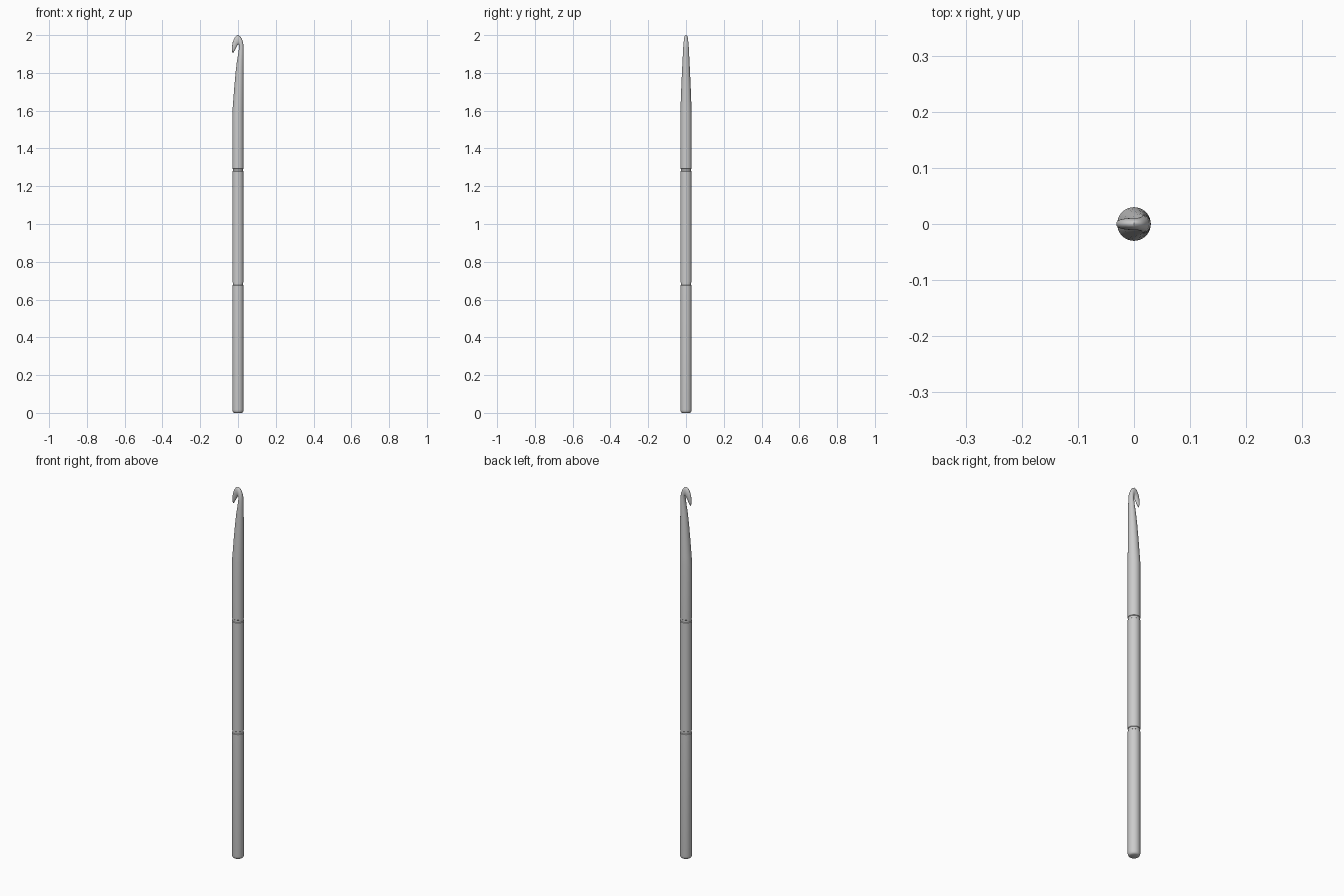
import bpy, bmesh, math

SIDES = 32

# Each station: inner edge x,z / outer edge x,z / half depth in y
def ring(r, z):
    return (-r, z, r, z, r)

R = 0.03
stations = [ring(0.021, 0), ring(0.026, 0.003), ring(0.029, 0.009), ring(R, 0.017)]

# Two turned grooves on the shaft
for z in (0.683, 1.286):
    stations += [ring(R, z - 0.008), ring(0.0275, z - 0.006),
                 ring(0.0275, z + 0.006), ring(R, z + 0.008)]

# Tapered throat, then the hook curling over to its point
stations += [
    ring(R, 1.59),
    (-0.027, 1.63, R, 1.63, 0.0285),
    (-0.020, 1.72, R, 1.72, 0.025),
    (-0.013, 1.80, R, 1.80, 0.0215),
    (-0.006, 1.86, R, 1.86, 0.0185),
    (0.001, 1.90, R, 1.90, 0.0165),
    (0.005, 1.93, 0.0295, 1.935, 0.015),
    (0.006, 1.943, 0.027, 1.96, 0.0135),
    (0.005, 1.949, 0.020, 1.981, 0.012),
    (0.003, 1.951, 0.011, 1.994, 0.011),
    (0.000, 1.950, 0.000, 2.000, 0.0105),
    (-0.003, 1.946, -0.011, 1.995, 0.0105),
    (-0.007, 1.938, -0.021, 1.981, 0.010),
    (-0.012, 1.929, -0.028, 1.962, 0.009),
    (-0.017, 1.920, -0.0315, 1.940, 0.0075),
    (-0.022, 1.911, -0.0315, 1.920, 0.0055),
    (-0.026, 1.904, -0.030, 1.907, 0.002),
]

# Loft elliptical sections through the stations
bm = bmesh.new()
rings = []
for xi, zi, xo, zo, d in stations:
    loop = []
    for k in range(SIDES):
        a = 2 * math.pi * k / SIDES
        t = 0.5 + 0.5 * math.cos(a)
        loop.append(bm.verts.new((xi + (xo - xi) * t, d * math.sin(a), zi + (zo - zi) * t)))
    rings.append(loop)
for low, high in zip(rings, rings[1:]):
    for k in range(SIDES):
        n = (k + 1) % SIDES
        bm.faces.new((low[k], low[n], high[n], high[k]))
bm.faces.new(rings[0][::-1])
bm.faces.new(rings[-1])
bmesh.ops.recalc_face_normals(bm, faces=bm.faces)

mesh = bpy.data.meshes.new("crochet_hook")
bm.to_mesh(mesh)
bm.free()
hook = bpy.data.objects.new("crochet_hook", mesh)
bpy.context.collection.objects.link(hook)
bpy.context.view_layer.objects.active = hook
hook.select_set(True)
bpy.ops.object.shade_smooth_by_angle(angle=math.radians(35))
